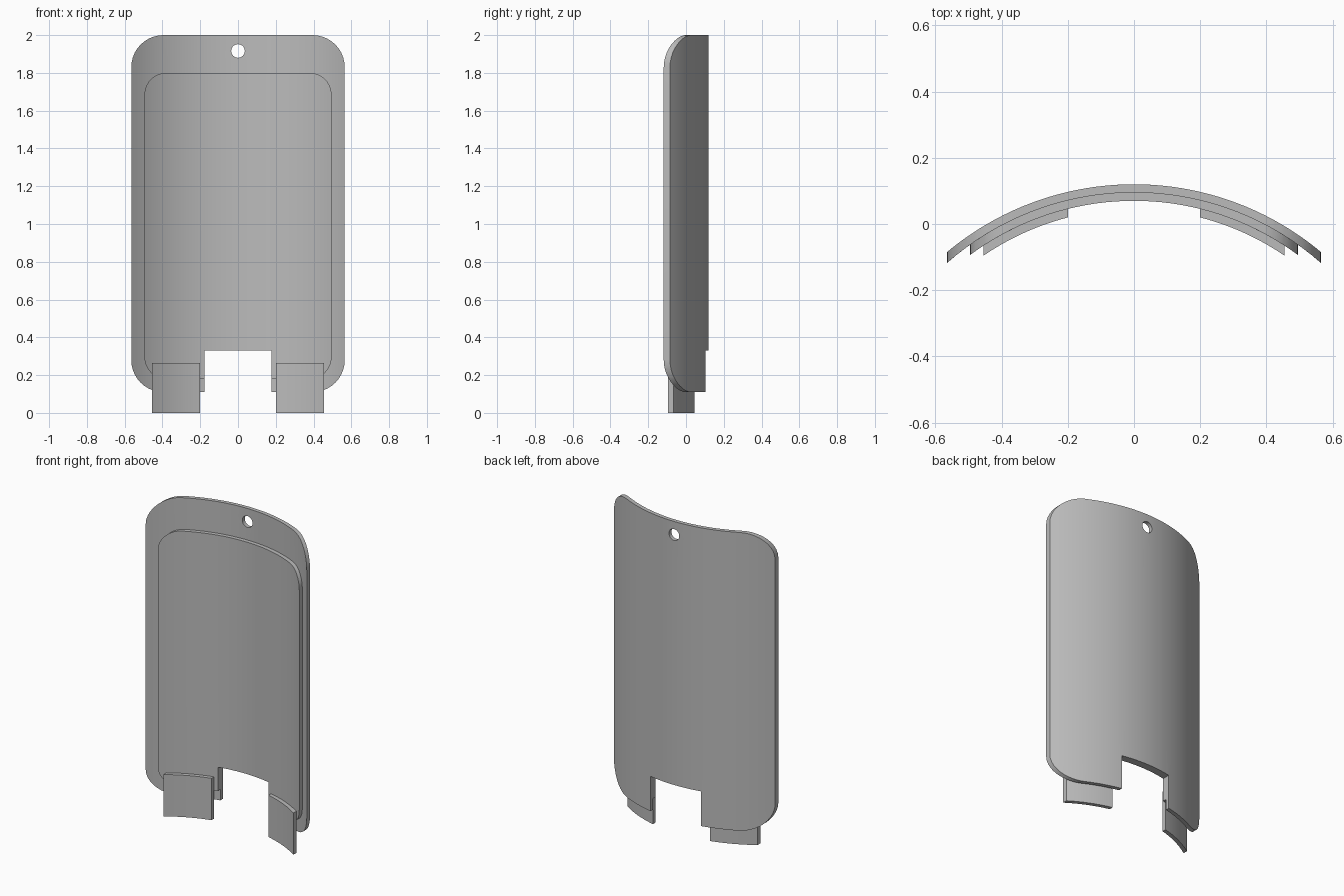
import bpy, bmesh
from math import sin, cos, pi, sqrt
from mathutils import Vector

if "Cube" in bpy.data.objects:
    bpy.data.objects.remove(bpy.data.objects["Cube"])

# One plain grey for every part
grey = bpy.data.materials.new("grey")
grey.use_nodes = True
grey.diffuse_color = (0.5, 0.5, 0.5, 1)
grey.node_tree.nodes["Principled BSDF"].inputs["Base Color"].default_value = grey.diffuse_color

RADIUS = 0.881        # outermost curve of the shield
CENTRE_Y = 0.12 - RADIUS
LAYER = 0.025         # thickness of each layer
COLUMNS = 40


def arc(cx, cz, r, start, end, steps=10):
    """Points along a circular arc, angles in half turns."""
    angles = [pi * (start + (end - start) * i / steps) for i in range(steps + 1)]
    return [(cx + r * cos(a), cz + r * sin(a)) for a in angles]


def panel_outline(w, bottom, top, r, notch_w, notch_top):
    """Rounded panel with a rectangular notch in the lower edge."""
    right = [(notch_w, notch_top), (notch_w, bottom)]
    right += arc(w - r, bottom + r, r, -0.5, 0)
    right += arc(w - r, top - r, r, 0, 0.5)
    return right + [(-x, z) for x, z in reversed(right)]


def curved_plate(name, loops, layer):
    """Fill flat outlines, slice into columns, thicken and bend round z."""
    bm = bmesh.new()
    edges = []
    for loop in loops:
        vs = [bm.verts.new((x, 0, z)) for x, z in loop]
        edges += [bm.edges.new((a, b)) for a, b in zip(vs, vs[1:] + vs[:1])]
    bmesh.ops.triangle_fill(bm, edges=edges, use_beauty=True, normal=Vector((0, -1, 0)))
    for i in range(1, COLUMNS):
        x = -0.565 + 1.13 * i / COLUMNS
        bmesh.ops.bisect_plane(bm, geom=bm.verts[:] + bm.edges[:] + bm.faces[:],
                               plane_co=(x, 0, 0), plane_no=(1, 0, 0), dist=1e-5)
    back = bm.verts[:]
    result = bmesh.ops.extrude_face_region(bm, geom=bm.faces[:], use_keep_orig=True)
    front = [g for g in result["geom"] if isinstance(g, bmesh.types.BMVert)]
    for verts, depth in ((back, layer), (front, layer + 1)):
        r = RADIUS - LAYER * depth
        for v in verts:
            v.co.y = CENTRE_Y + sqrt(r * r - v.co.x ** 2)
    bmesh.ops.recalc_face_normals(bm, faces=bm.faces[:])
    mesh = bpy.data.meshes.new(name)
    bm.to_mesh(mesh)
    bm.free()
    mesh.materials.append(grey)
    ob = bpy.data.objects.new(name, mesh)
    bpy.context.collection.objects.link(ob)
    bpy.ops.object.select_all(action="DESELECT")
    ob.select_set(True)
    bpy.context.view_layer.objects.active = ob
    bpy.ops.object.shade_smooth_by_angle(angle=pi / 6)


# Back panel with a hanging hole
hole = arc(0, 1.916, 0.036, 0, 2, 32)[:-1]
curved_plate("back_panel", [panel_outline(0.565, 0.11, 2, 0.17, 0.177, 0.33), hole], 0)

# Raised inner panel on the hollow side
curved_plate("raised_panel", [panel_outline(0.495, 0.18, 1.8, 0.115, 0.177, 0.33)], 1)

# Two feet on the front of the raised panel
for side, name in ((1, "left_foot"), (-1, "right_foot")):
    corners = [(0.2, 0), (0.455, 0), (0.455, 0.265), (0.2, 0.265)]
    curved_plate(name, [[(side * x, z) for x, z in corners]], 2)
